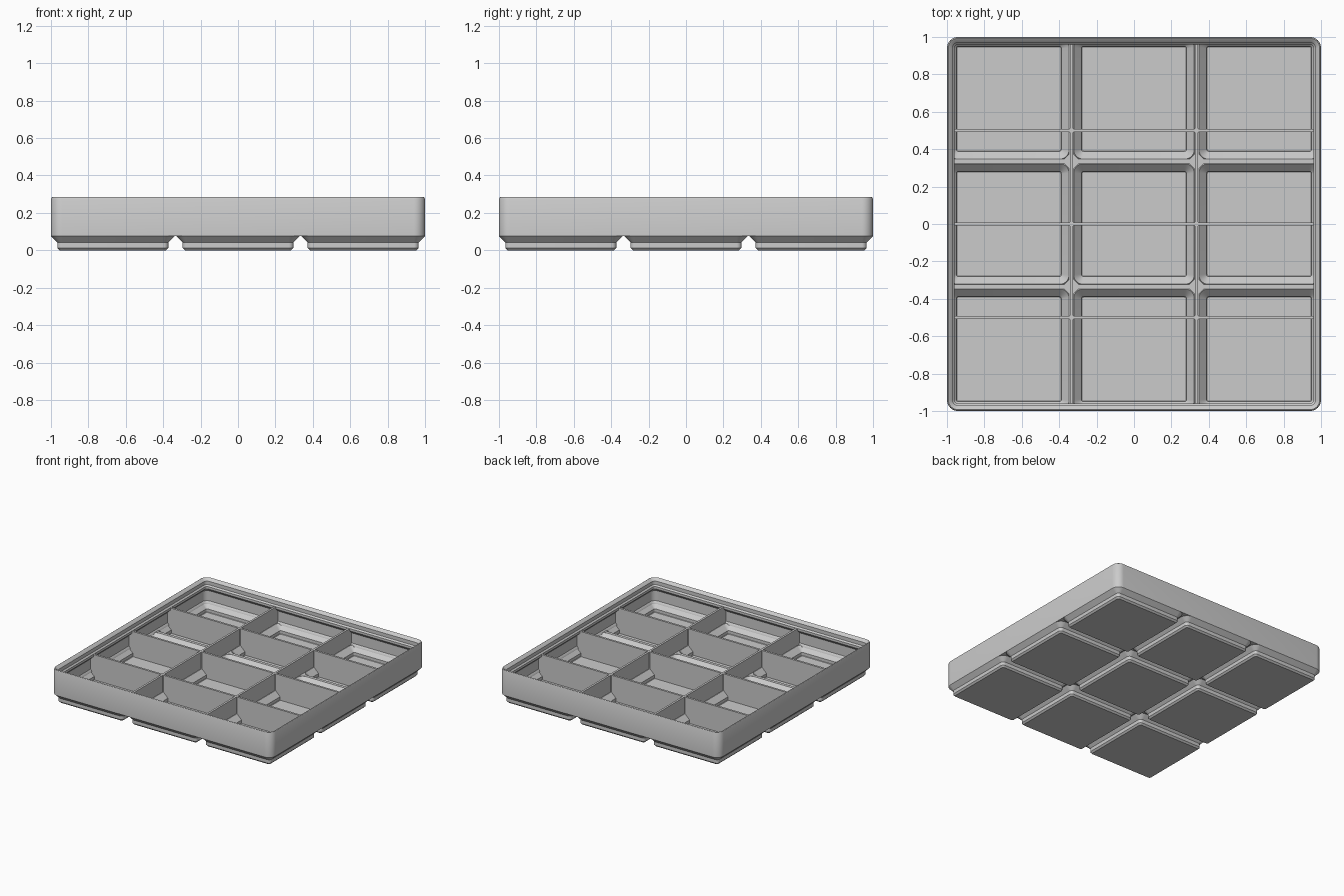
import bpy, bmesh, math

cube = bpy.data.objects.get("Cube")
if cube:
    bpy.data.objects.remove(cube, do_unlink=True)

GREY = (0.6, 0.6, 0.6, 1)
mat = bpy.data.materials.new("light grey plastic")
mat.use_nodes = True
mat.diffuse_color = GREY
mat.node_tree.nodes["Principled BSDF"].inputs["Base Color"].default_value = GREY

PITCH = 0.6693          # spacing of the feet
SEAM = PITCH / 2        # line between two feet
DECK = 0.085            # top of the ridges between pockets
TOP = 0.222             # top of the dividers
THICK = 0.017           # divider thickness


def finish(name, bm):
    bmesh.ops.recalc_face_normals(bm, faces=bm.faces)
    mesh = bpy.data.meshes.new(name)
    bm.to_mesh(mesh)
    bm.free()
    mesh.materials.append(mat)
    obj = bpy.data.objects.new(name, mesh)
    bpy.context.collection.objects.link(obj)
    bpy.ops.object.select_all(action="DESELECT")
    obj.select_set(True)
    bpy.context.view_layer.objects.active = obj
    bpy.ops.object.shade_smooth_by_angle(angle=math.radians(30))
    return obj


def ring(bm, cx, cy, half, radius, z, steps=8):
    """Rounded square of vertices."""
    verts = []
    for corner in range(4):
        mid = math.radians(45 + 90 * corner)
        sx, sy = math.copysign(1, math.cos(mid)), math.copysign(1, math.sin(mid))
        for i in range(steps + 1):
            a = math.radians(90) * (corner + i / steps)
            verts.append(bm.verts.new((cx + sx * (half - radius) + radius * math.cos(a),
                                       cy + sy * (half - radius) + radius * math.sin(a), z)))
    return verts


def loft(name, profile, cx=0, cy=0, closed=False):
    """Skin rounded squares given as (half size, corner radius, height)."""
    bm = bmesh.new()
    rings = [ring(bm, cx, cy, *p) for p in profile]
    pairs = list(zip(rings, rings[1:]))
    if closed:
        pairs.append((rings[-1], rings[0]))
    else:
        bm.faces.new(rings[0])
        bm.faces.new(rings[-1])
    for a, b in pairs:
        for i in range(len(a)):
            j = (i + 1) % len(a)
            bm.faces.new((a[i], a[j], b[j], b[i]))
    return finish(name, bm)


def box(name, x, y, sx, sy, z0, z1):
    bm = bmesh.new()
    bmesh.ops.create_cube(bm, size=1)
    for v in bm.verts:
        v.co = (x + v.co.x * sx, y + v.co.y * sy, z0 + (v.co.z + 0.5) * (z1 - z0))
    return finish(name, bm)


def diamond(name, x, y, reach, z0, z1):
    """Four-sided post with its corners on the axes."""
    bm = bmesh.new()
    bmesh.ops.create_cone(bm, cap_ends=True, segments=4, radius1=reach, radius2=reach, depth=z1 - z0)
    bmesh.ops.translate(bm, verts=bm.verts, vec=(x, y, (z0 + z1) / 2))
    return finish(name, bm)


def web(name, x, y):
    """Lower part of a divider, shaped to fit the pocket."""
    right = [(0.283, 0.012), (0.283, 0.046), (0.324, 0.087)]
    outline = right + [(-px, pz) for px, pz in reversed(right)]
    bm = bmesh.new()
    face = bm.faces.new([bm.verts.new((x + px, y - THICK / 2, pz)) for px, pz in outline])
    out = bmesh.ops.extrude_face_region(bm, geom=[face])
    moved = [g for g in out["geom"] if isinstance(g, bmesh.types.BMVert)]
    bmesh.ops.translate(bm, verts=moved, vec=(0, THICK, 0))
    return finish(name, bm)


# Outer wall with the stepped stacking lip
loft("wall_and_lip", [
    (1, 0.06, 0.0757), (1, 0.06, 0.274), (0.997, 0.057, 0.281), (0.993, 0.053, 0.2837),
    (0.988, 0.048, 0.281), (0.97, 0.03, 0.263), (0.97, 0.03, 0.234), (0.959, 0.019, 0.223),
    (0.959, 0.019, 0.204), (0.985, 0.045, 0.178), (0.985, 0.045, 0.095), (0.975, 0.035, DECK),
    (0.972, 0.032, 0.0757)], closed=True)

# Hollow feet: outside from the bottom up, then the pocket down to its floor
foot = [(0.2837, 0.0127, 0), (0.2964, 0.0255, 0.0127), (0.2964, 0.0255, 0.0414),
        (0.3307, 0.06, 0.0757), (0.322, 0.05, DECK), (0.281, 0.012, 0.044),
        (0.281, 0.012, 0.019), (0.278, 0.009, 0.016)]
for i in (-1, 0, 1):
    for j in (-1, 0, 1):
        loft("hollow_foot", foot, i * PITCH, j * PITCH)

# Ridges that bridge the feet, with plates closing the gaps at crossings
for s in (-1, 1):
    box("ridge_lengthwise", s * SEAM, 0, 0.025, 1.97, 0.0757, DECK)
    box("ridge_crosswise", 0, s * SEAM, 1.97, 0.025, 0.0757, DECK)
    for t in (-1, 1):
        diamond("ridge_crossing", s * SEAM, t * SEAM, 0.05, 0.0757, DECK)

# Dividers: two lengthwise on the ridges, three crosswise through the pockets
for s in (-1, 1):
    box("divider_lengthwise", s * SEAM, 0, THICK, 1.97, 0.08, TOP)
for y in (-0.5, 0, 0.5):
    box("divider_crosswise", 0, y, 1.97, THICK, DECK, TOP)
    for i in (-1, 0, 1):
        web("divider_web", i * PITCH, y)
    for s in (-1, 1):
        diamond("divider_joint", s * SEAM, y, 0.02, 0.08, TOP)
